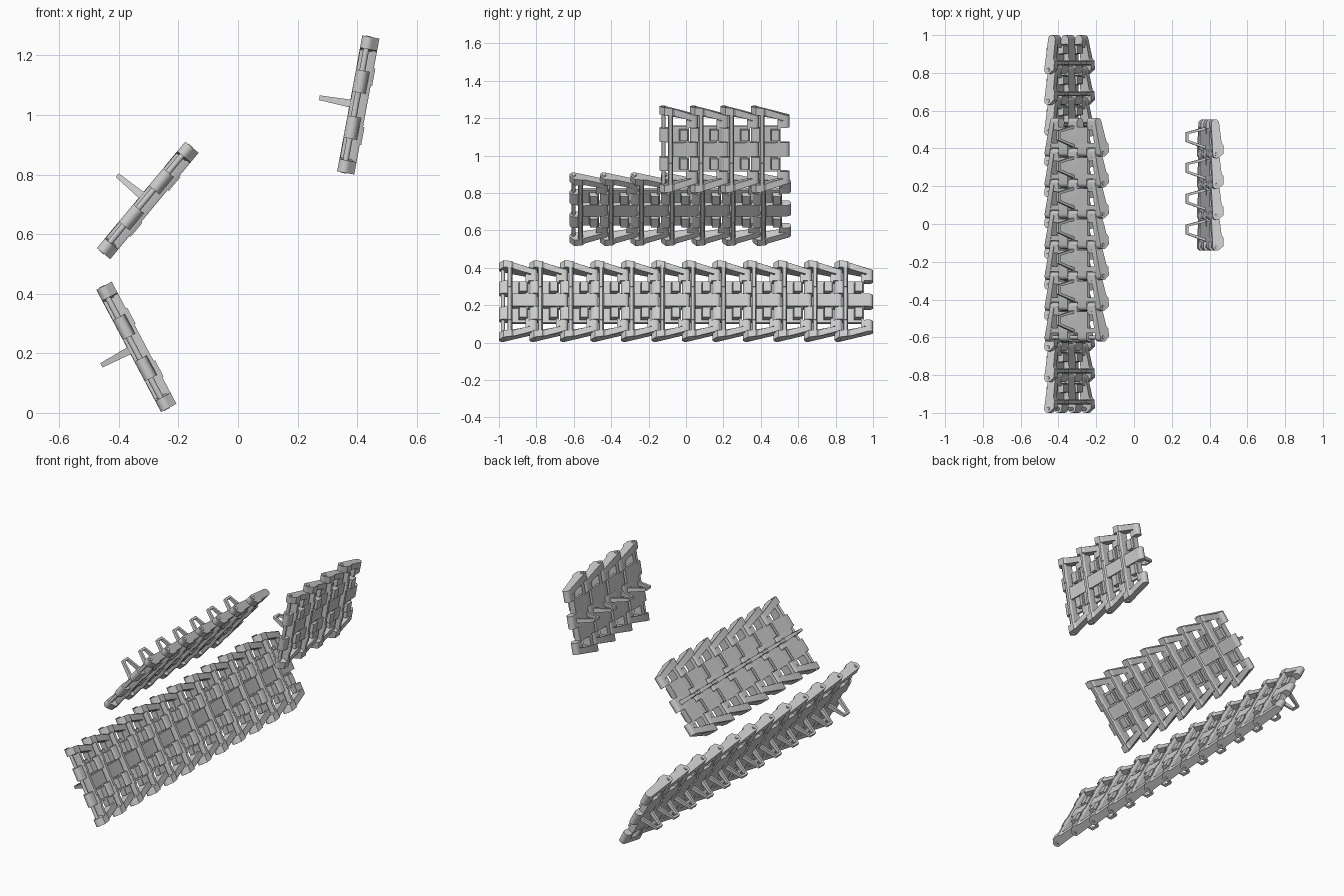
import bpy, bmesh, math

if "Cube" in bpy.data.objects:
    bpy.data.objects.remove(bpy.data.objects["Cube"])

PITCH = 0.1631   # distance between hinge pins
R = 0.0214       # knuckle radius


def extrude_x(bm, prof, x0, x1):
    """Extrude a (y, z) profile across x; x0 / x1 may be functions of y."""
    f0 = x0 if callable(x0) else (lambda y: x0)
    f1 = x1 if callable(x1) else (lambda y: x1)
    a = [bm.verts.new((f0(y), y, z)) for y, z in prof]
    b = [bm.verts.new((f1(y), y, z)) for y, z in prof]
    n = len(prof)
    bm.faces.new(a)
    bm.faces.new(b[::-1])
    for i in range(n):
        j = (i + 1) % n
        bm.faces.new((a[i], b[i], b[j], a[j]))


def both(bm, prof, x0, x1):
    """Same extrusion on the left and right half of the link."""
    for s in (1, -1):
        g0 = (lambda y, s=s: s * x0(y)) if callable(x0) else s * x0
        g1 = (lambda y, s=s: s * x1(y)) if callable(x1) else s * x1
        extrude_x(bm, prof, g0, g1)


def arc(yc, a0, a1, r=R, n=8):
    return [(yc + r * math.cos(math.radians(a0 + (a1 - a0) * i / n)),
             r * math.sin(math.radians(a0 + (a1 - a0) * i / n))) for i in range(n + 1)]


def box(y0, y1, z0, z1):
    return [(y0, z0), (y1, z0), (y1, z1), (y0, z1)]


def finish(bm, name):
    bmesh.ops.recalc_face_normals(bm, faces=bm.faces)
    me = bpy.data.meshes.new(name)
    bm.to_mesh(me)
    bm.free()
    return me


def link_mesh():
    bm = bmesh.new()
    # rear knuckles: two inner ones
    rear = arc(0, 90, 270) + [(0.03, -0.026), (0.045, -0.02), (0.045, 0.02)]
    both(bm, rear, 0.041, 0.116)
    # slanted outer arms: wide rear knuckle tapering to the front knuckle
    arm = (arc(0, 90, 235) + [(0.004, -0.037), (0.048, -0.037), (0.06, -0.028)]
           + arc(PITCH, -90, 90))
    outer = lambda y: 0.232 - 0.045 * min(max((y - 0.035) / 0.105, 0), 1)
    inner = lambda y: 0.190 - 0.036 * min(max((y - 0.045) / 0.09, 0), 1)
    both(bm, arm, inner, outer)
    # inner half of the outer front knuckles
    both(bm, [(0.122, 0.018), (0.122, -0.018)] + arc(PITCH, -90, 90), 0.119, 0.156)
    # centre front knuckle with its spine
    front = [(0.04, 0.02), (0.04, -0.03), (0.07, -0.022)] + arc(PITCH, -90, 90)
    extrude_x(bm, front, -0.038, 0.038)
    # cross rib (ground cleat)
    extrude_x(bm, [(0.024, 0.02), (0.024, -0.03), (0.028, -0.037),
                   (0.044, -0.037), (0.05, -0.028), (0.05, 0.02)], -0.205, 0.205)
    # web plate and front rail
    extrude_x(bm, box(0.045, 0.136, 0.004, 0.0205), -0.124, 0.124)
    extrude_x(bm, box(0.12, 0.137, -0.016, 0.0195), -0.16, 0.16)
    # raised tread pads
    pad = [(0.082, 0.01), (0.088, -0.03), (0.128, -0.03), (0.137, 0.01)]
    both(bm, pad, 0.048, 0.108)
    # small end cleats on the rib
    both(bm, [(0.026, -0.03), (0.03, -0.042), (0.044, -0.042), (0.048, -0.03)], 0.07, 0.13)
    return finish(bm, "track_link")


def horn_mesh():
    # open trapezoid loop, thinner at the tip
    bm = bmesh.new()
    out = [(0.026, 0.012), (0.066, 0.125), (0.116, 0.125), (0.146, 0.012)]
    inn = [(0.041, 0.012), (0.075, 0.112), (0.107, 0.112), (0.131, 0.012)]
    half = lambda z: 0.014 - 0.006 * (z / 0.125)
    rows = [[bm.verts.new((s * half(z), y, z)) for y, z in p]
            for s, p in ((-1, out), (1, out), (1, inn), (-1, inn))]
    for k in range(4):
        p, q = rows[k], rows[(k + 1) % 4]
        for i in range(3):
            bm.faces.new((p[i], q[i], q[i + 1], p[i + 1]))
    for i in (0, 3):
        bm.faces.new([r[i] for r in rows])
    return finish(bm, "guide_horn")


def pin_mesh():
    bm = bmesh.new()
    extrude_x(bm, arc(0, 0, 330, 0.010, 11), -0.234, 0.234)
    return finish(bm, "hinge_pin")


parts = {"track_links": link_mesh(), "guide_horns": horn_mesh(), "hinge_pins": pin_mesh()}
for me in parts.values():
    me.shade_smooth()
    me.set_sharp_from_angle(angle=math.radians(32))

# strips: name, link count, hinge position (x, y start, z), width direction (x, z)
strips = [
    ("lower", 12, (-0.348, -0.9785, 0.218), (-0.468, 0.884)),
    ("middle", 7, (-0.309, -0.601, 0.718), (0.639, 0.769)),
    ("upper", 4, (0.396, -0.12, 1.035), (0.182, 0.983)),
]
for name, count, pos, (dx, dz) in strips:
    for part, me in parts.items():
        ob = bpy.data.objects.new(f"{name}_{part}", me)
        bpy.context.collection.objects.link(ob)
        ob.location = pos
        ob.rotation_euler = (0, math.atan2(-dz, dx), 0)
        arr = ob.modifiers.new("repeat", 'ARRAY')
        arr.count = count
        arr.use_relative_offset = False
        arr.use_constant_offset = True
        arr.constant_offset_displace = (0, PITCH, 0)
